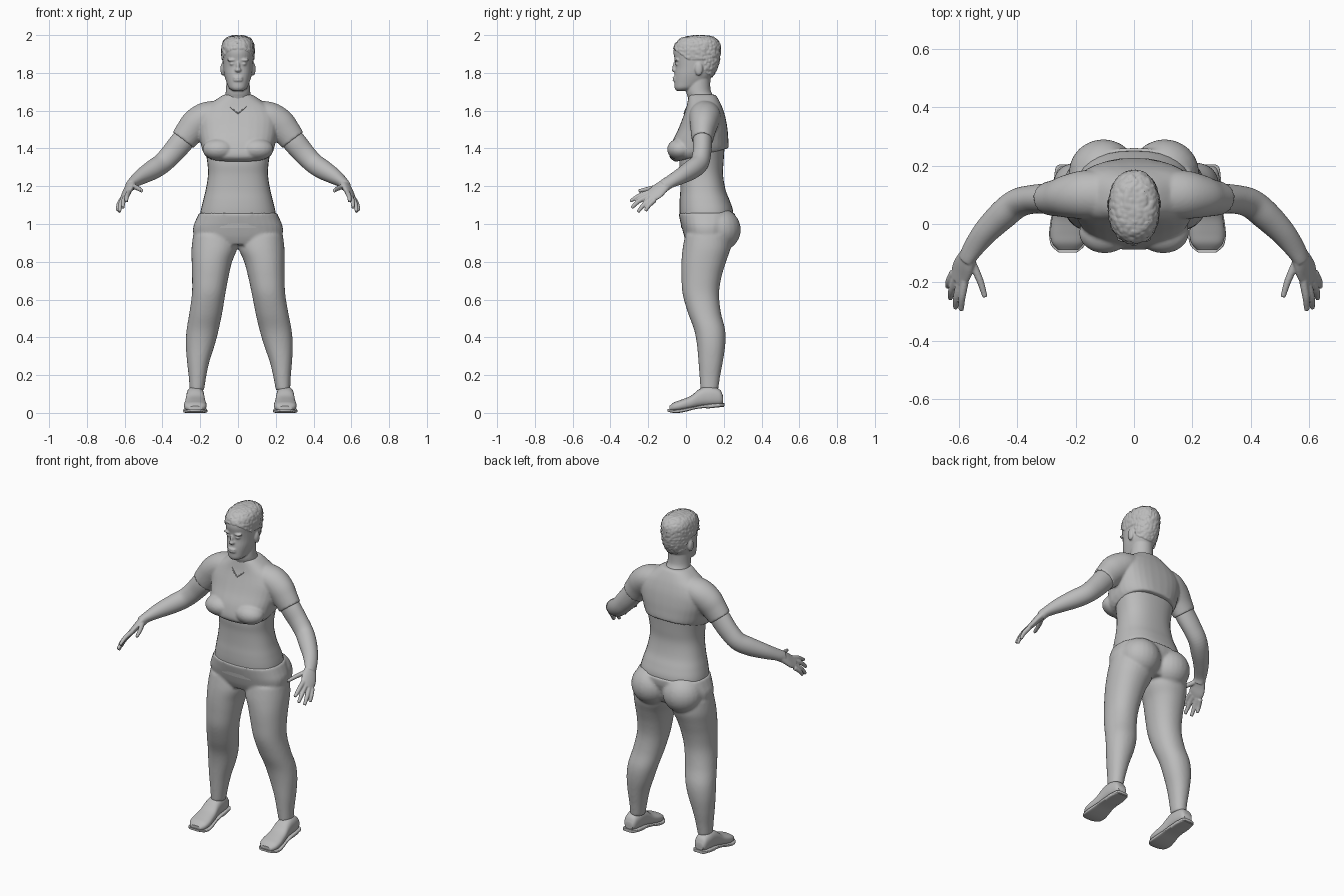
import bpy, bmesh, math
from mathutils import Vector, noise

cube = bpy.data.objects.get("Cube")
if cube:
    bpy.data.objects.remove(cube, do_unlink=True)

GREY = (0.5, 0.5, 0.5, 1.0)
grey = bpy.data.materials.new("plain_grey")
grey.use_nodes = True
grey.diffuse_color = GREY
for node in grey.node_tree.nodes:
    if node.type == "BSDF_PRINCIPLED":
        node.inputs["Base Color"].default_value = GREY
        node.inputs["Roughness"].default_value = 0.7


def spline(rows, steps=5):
    """Smoothly interpolate rows of numbers."""
    out = []
    last = len(rows) - 1
    for i in range(last):
        a, b, c, d = (rows[max(0, min(last, j))] for j in (i - 1, i, i + 1, i + 2))
        for k in range(steps):
            t = k / steps
            out.append([q + 0.5 * t * (r - p + t * (2 * p - 5 * q + 4 * r - s + t * (3 * (q - r) + s - p)))
                        for p, q, r, s in zip(a, b, c, d)])
    return out + [list(rows[last])]


def loft(bm, sections, side=1, power=2.0, seg=32):
    """Skin closed rings; each section is a centre and two half-axes."""
    rings = []
    for centre, u, v in sections:
        ring = []
        for i in range(seg):
            a = math.tau * i / seg
            c, s = math.cos(a), math.sin(a)
            p = centre + u * math.copysign(abs(c) ** (2 / power), c) + v * math.copysign(abs(s) ** (2 / power), s)
            ring.append(bm.verts.new((p.x * side, p.y, p.z)))
        rings.append(ring)
    for lo, hi in zip(rings, rings[1:]):
        for i in range(seg):
            j = (i + 1) % seg
            bm.faces.new((lo[i], lo[j], hi[j], hi[i]))
    bm.faces.new(rings[0])
    bm.faces.new(rings[-1])


def levels(rows):
    """Horizontal sections from rows of z, left x, right x, front y, back y, tilt."""
    out = []
    for z, xa, xb, front, back, tilt in spline(rows):
        depth = (back - front) / 2
        out.append((Vector(((xa + xb) / 2, (front + back) / 2, z)),
                    Vector(((xb - xa) / 2, 0, 0)), Vector((0, depth, tilt * depth))))
    return out


def centred(rows):
    """Symmetric levels from rows of z, half width, front y, back y."""
    return levels([(z, -w, w, f, b, 0) for z, w, f, b in rows])


def tube(rows, ref=(0, 1, 0)):
    """Sections along a path of x, y, z, radius across ref, radius along ref."""
    rows = spline(rows)
    pts = [Vector(r[:3]) for r in rows]
    out = []
    for i, row in enumerate(rows):
        t = (pts[min(i + 1, len(pts) - 1)] - pts[max(i - 1, 0)]).normalized()
        v = Vector(ref)
        v = (v - t * v.dot(t)).normalized()
        out.append((pts[i], t.cross(v) * row[3], v * row[4]))
    return out


def ball(bm, centre, radii):
    made = bmesh.ops.create_uvsphere(bm, u_segments=24, v_segments=16, radius=1)
    for v in made["verts"]:
        v.co = Vector([c + r * k for c, r, k in zip(centre, radii, v.co)])


def finish(name, bm, voxel=None, smooth=4):
    """Turn the parts into one object, fused when a voxel size is given."""
    bmesh.ops.recalc_face_normals(bm, faces=bm.faces)
    mesh = bpy.data.meshes.new(name)
    bm.to_mesh(mesh)
    bm.free()
    mesh.materials.append(grey)
    obj = bpy.data.objects.new(name, mesh)
    bpy.context.collection.objects.link(obj)
    bpy.ops.object.select_all(action="DESELECT")
    obj.select_set(True)
    bpy.context.view_layer.objects.active = obj
    if voxel:
        fuse = obj.modifiers.new("fuse", "REMESH")
        fuse.mode = "VOXEL"
        fuse.voxel_size = voxel
        relax = obj.modifiers.new("relax", "SMOOTH")
        relax.iterations = smooth
        bpy.ops.object.modifier_apply(modifier="fuse")
        bpy.ops.object.modifier_apply(modifier="relax")
        bpy.ops.object.shade_smooth()
    else:
        bpy.ops.object.shade_smooth_by_angle(angle=math.radians(45))
    return obj


# Head, neck, face and ears
bm = bmesh.new()
loft(bm, centred([(1.705, .028, -.05, .02), (1.72, .048, -.06, .06), (1.75, .061, -.062, .11),
                  (1.79, .073, -.06, .145), (1.83, .079, -.056, .165), (1.87, .082, -.06, .175),
                  (1.91, .084, -.066, .18), (1.95, .081, -.056, .178), (1.98, .064, -.025, .155),
                  (1.994, .03, .03, .12)]), power=2.2)
loft(bm, centred([(1.62, .085, .03, .16), (1.67, .07, .01, .15), (1.71, .064, 0, .13), (1.79, .06, .01, .13)]))
ball(bm, (0, -.06, 1.815), (.017, .016, .012))
ball(bm, (0, -.057, 1.832), (.01, .014, .028))
for z in (1.761, 1.774):
    ball(bm, (0, -.058, z), (.026, .013, .008))
for s in (1, -1):
    ball(bm, (s * .03, -.046, 1.848), (.015, .012, .008))
    ball(bm, (s * .034, -.05, 1.868), (.026, .013, .007))
    ball(bm, (s * .081, .068, 1.82), (.012, .021, .035))
head = finish("head", bm, .005, 2)

# Short textured hair raised from the scalp
for v in head.data.vertices:
    x, y, z = v.co
    if z > 1.925 - .75 * (y + .06) and (z > 1.87 or y > .1) and z > 1.765:
        v.co += v.normal * (.005 + .005 * noise.noise(v.co * 70))

# Cropped top with short sleeves
bm = bmesh.new()
top = [(1.365, .17, -.055, .225, .26), (1.39, .188, -.088, .226, .2), (1.44, .2, -.075, .224, .08),
       (1.5, .212, -.042, .22, 0), (1.56, .215, -.018, .21, 0), (1.61, .185, 0, .195, 0),
       (1.645, .135, .008, .18, 0), (1.675, .092, .014, .163, 0), (1.685, .074, .018, .152, 0)]
loft(bm, levels([(z, -w, w, f, b, t) for z, w, f, b, t in top]), power=2.5)
for s in (1, -1):
    ball(bm, (s * .1, -.03, 1.395), (.088, .07, .058))
    loft(bm, tube([(.11, .1, 1.585, .07, .08), (.17, .1, 1.565, .08, .083), (.22, .095, 1.53, .082, .075),
                   (.255, .09, 1.49, .076, .065), (.291, .087, 1.444, .069, .057)]), s)
finish("cropped_top", bm, .007, 3)

# V shaped neckline seam
bm = bmesh.new()
for s in (1, -1):
    loft(bm, tube([(.065, .022, 1.65, .003, .003), (.035, .002, 1.615, .003, .003),
                   (0, -.01, 1.585, .003, .003)]), s, seg=8)
finish("neckline", bm)

# Bare waist
bm = bmesh.new()
loft(bm, centred([(.98, .205, -.025, .24), (1.06, .199, -.034, .25), (1.12, .186, -.034, .233),
                  (1.18, .171, -.03, .21), (1.26, .159, -.03, .196), (1.33, .163, -.035, .199),
                  (1.42, .18, -.02, .205)]), power=2.4)
finish("waist", bm)

# Trousers: hips, seat and legs
bm = bmesh.new()
loft(bm, centred([(.89, .2, .01, .21), (.93, .232, -.008, .23), (.98, .238, -.022, .245),
                  (1.02, .224, -.032, .258), (1.058, .207, -.04, .26)]), power=2.4)
leg = [(.12, .19, .266, .077, .17), (.19, .178, .27, .072, .18), (.27, .16, .278, .066, .195),
       (.36, .13, .283, .058, .208), (.44, .108, .278, .043, .207), (.53, .088, .262, .01, .185),
       (.63, .07, .247, -.018, .175), (.72, .052, .245, -.024, .188), (.8, .032, .246, -.024, .212),
       (.87, .004, .246, -.018, .235), (.94, .004, .238, -.005, .235)]
for s in (1, -1):
    loft(bm, levels([row + (0,) for row in leg]), s, power=2.15)
    ball(bm, (s * .105, .175, .97), (.118, .115, .115))
trousers = finish("trousers", bm, .008, 5)
SWAY = .012
for v in trousers.data.vertices:
    v.co.x += SWAY * max(0, 1 - v.co.z / .85)

# Arms with hands
fingers = [((.578, -.195, 1.168), (.588, -.25, 1.148), (.591, -.295, 1.12)),
           ((.592, -.19, 1.152), (.606, -.248, 1.122), (.61, -.288, 1.085)),
           ((.607, -.18, 1.138), (.623, -.225, 1.1), (.628, -.255, 1.063)),
           ((.617, -.165, 1.128), (.632, -.195, 1.1), (.637, -.215, 1.07)),
           ((.555, -.13, 1.2), (.528, -.19, 1.188), (.509, -.25, 1.175))]
for s, label in ((1, "left"), (-1, "right")):
    bm = bmesh.new()
    loft(bm, tube([(.25, .09, 1.495, .06, .05), (.3, .087, 1.432, .062, .051), (.35, .084, 1.373, .058, .049),
                   (.4, .07, 1.322, .054, .05), (.45, .03, 1.288, .052, .05), (.51, -.03, 1.252, .042, .043),
                   (.555, -.09, 1.22, .029, .036), (.57, -.12, 1.2, .028, .034)]), s)
    loft(bm, tube([(.562, -.1, 1.214, .024, .032), (.578, -.135, 1.188, .02, .042),
                   (.591, -.165, 1.162, .017, .045), (.602, -.195, 1.142, .013, .036)], (.6, .4, -.6)), s)
    for path in fingers:
        loft(bm, tube([p + (r, r) for p, r in zip(path, (.014, .0125, .009))], (1, 0, 0)), s, seg=12)
    finish(label + "_arm", bm, .004, 3)

# Shoes: rows of y, bottom z, top z, half width
upper = [(.196, .05, .09, .026), (.18, .04, .122, .038), (.14, .035, .138, .045), (.1, .033, .138, .047),
         (.065, .028, .122, .049), (.025, .02, .09, .054), (-.03, .01, .068, .06),
         (-.065, .008, .055, .054), (-.088, .01, .036, .034)]
sole = [(.203, .036, .052, .03), (.185, .033, .05, .044), (.1, .026, .044, .05), (.05, .02, .034, .053),
        (0, .007, .025, .061), (-.04, 0, .018, .064), (-.075, .001, .017, .056), (-.098, .008, .02, .03)]
heel = [(.2, .032, .05, .036), (.15, .027, .05, .048), (.105, .022, .045, .048)]
for s, label in ((1, "left"), (-1, "right")):
    for part, rows, power in (("upper", upper, 2.5), ("sole", sole, 5), ("heel", heel, 5)):
        bm = bmesh.new()
        loft(bm, [(Vector((.238 + s * SWAY, y, (a + b) / 2)), Vector((w, 0, 0)), Vector((0, 0, (b - a) / 2)))
                  for y, a, b, w in spline(rows)], s, power)
        finish(label + "_shoe_" + part, bm)
